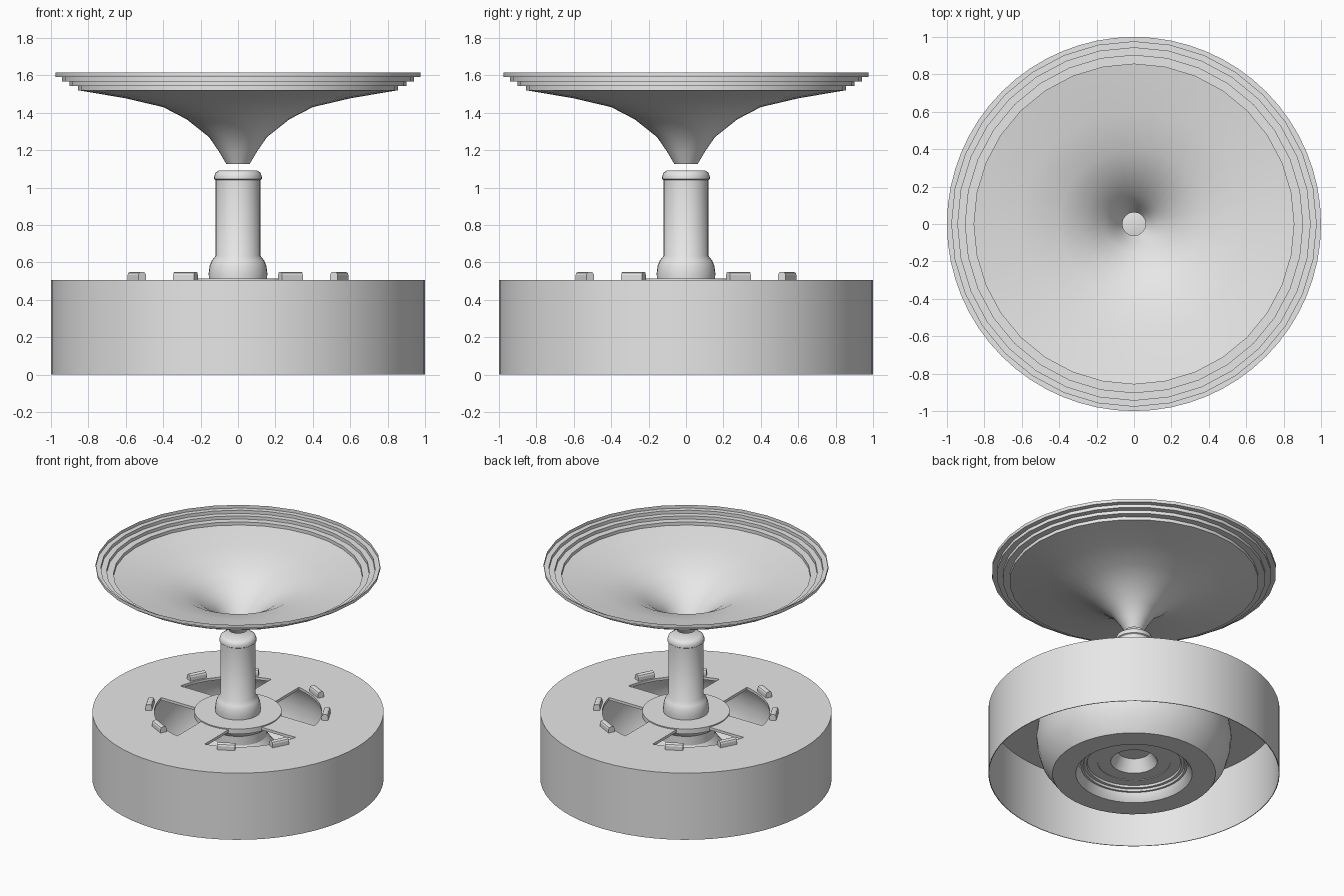
import bpy
import bmesh
from math import asin, cos, sin, pi, radians
from mathutils import Matrix, Vector

cube = bpy.data.objects.get("Cube")
if cube:
    bpy.data.objects.remove(cube, do_unlink=True)

grey = bpy.data.materials.new("light_grey")
grey.use_nodes = True
grey.diffuse_color = (0.8, 0.8, 0.8, 1)
grey.node_tree.nodes["Principled BSDF"].inputs["Base Color"].default_value = (0.8, 0.8, 0.8, 1)


def finish(name, bm, recalc=True):
    if recalc:
        bmesh.ops.recalc_face_normals(bm, faces=bm.faces)
    mesh = bpy.data.meshes.new(name)
    bm.to_mesh(mesh)
    bm.free()
    mesh.materials.append(grey)
    obj = bpy.data.objects.new(name, mesh)
    bpy.context.collection.objects.link(obj)
    return obj


def smooth(obj, angle=32):
    bpy.ops.object.select_all(action='DESELECT')
    obj.select_set(True)
    bpy.context.view_layer.objects.active = obj
    bpy.ops.object.shade_smooth_by_angle(angle=radians(angle))


def lathe(name, profile, steps):
    """Revolve (radius, height) points about the vertical axis."""
    bm = bmesh.new()
    verts = [bm.verts.new((r, 0, z)) for r, z in profile]
    edges = [bm.edges.new(pair) for pair in zip(verts, verts[1:])]
    bmesh.ops.spin(bm, geom=verts + edges, cent=(0, 0, 0), axis=(0, 0, 1),
                   angle=2 * pi, steps=steps)
    bmesh.ops.remove_doubles(bm, verts=bm.verts, dist=0.0005)
    return finish(name, bm)


DECK = 0.505

# Drum housing, open underneath
housing = lathe("drum_housing", [(0, DECK), (1, DECK), (1, 0), (0.995, 0),
                                 (0.995, 0.485), (0, 0.485)], 64)

# Four deck openings between straight spokes of constant width
HALF_SPOKE, R_IN, R_OUT, N = 0.115, 0.285, 0.575, 12
bm = bmesh.new()
for quarter in range(4):
    outline = []
    for r, forward in ((R_OUT, True), (R_IN, False)):
        a = asin(HALF_SPOKE / r)
        arc = [a + (pi / 2 - 2 * a) * i / N for i in range(N + 1)]
        for t in arc if forward else reversed(arc):
            t += quarter * pi / 2
            outline.append((r * cos(t), r * sin(t), 0.4))
    face = bm.faces.new([bm.verts.new(p) for p in outline])
    top = bmesh.ops.extrude_face_region(bm, geom=[face])["geom"]
    bmesh.ops.translate(bm, vec=(0, 0, 0.2),
                        verts=[v for v in top if isinstance(v, bmesh.types.BMVert)])
cutter = finish("opening_cutter", bm)
cutter.hide_render = True
cut = housing.modifiers.new("openings", 'BOOLEAN')
cut.operation, cut.solver, cut.object = 'DIFFERENCE', 'EXACT', cutter
graph = bpy.context.evaluated_depsgraph_get()
cut_mesh = bpy.data.meshes.new_from_object(housing.evaluated_get(graph))
housing.modifiers.clear()
housing.data = cut_mesh
bpy.data.objects.remove(cutter, do_unlink=True)
smooth(housing)

# Rounded bowl hanging below the deck, with its stepped recessed underside
smooth(lathe("lower_bowl", [
    (0.605, 0.485), (0.635, 0.44), (0.66, 0.37), (0.67, 0.29), (0.66, 0.2),
    (0.63, 0.1), (0.56, 0), (0.40, 0), (0.375, 0.03), (0.365, 0.06),
    (0.35, 0.06), (0.345, 0.075), (0.325, 0.075), (0.32, 0.09), (0.25, 0.09),
    (0.25, 0.095), (0.16, 0.095), (0.11, 0.18), (0, 0.18)], 48))

# Core joining the bowl floor to the hub
smooth(lathe("lower_core", [
    (0.32, 0.09), (0.31, 0.2), (0.24, 0.28), (0.2, 0.34), (0.2, 0.41),
    (0.23, 0.44), (0.25, 0.485)], 48))

# Hub plate
smooth(lathe("hub_plate", [(0, 0.475), (0.3, 0.475), (0.3, 0.513), (0, 0.513)], 48))

# Central column with flared foot and rounded cap
smooth(lathe("column", [
    (0.155, 0.505), (0.157, 0.54), (0.152, 0.58), (0.14, 0.61), (0.12, 0.635),
    (0.12, 1.04), (0.127, 1.045), (0.127, 1.06), (0.12, 1.08), (0.1, 1.092),
    (0, 1.092)], 32), 40)

# Flared horn with a stepped rim
horn = [(0.062, 1.125), (0.1, 1.19), (0.155, 1.27), (0.275, 1.365), (0.4, 1.43),
        (0.605, 1.478)]
z = 1.52
for r in (0.855, 0.902, 0.942, 0.977):
    horn += [(r, z), (r, z + 0.024)]
    z += 0.024
smooth(lathe("horn", horn, 32))

# Small bevelled clips in pairs outside each opening
bm = bmesh.new()
bmesh.ops.create_cube(bm, size=1)
bmesh.ops.scale(bm, vec=(0.045, 0.125, 0.045), verts=bm.verts)
top_edges = [e for e in bm.edges if all(v.co.z > 0 for v in e.verts)
             and abs(e.verts[0].co.x - e.verts[1].co.x) < 0.01]
bmesh.ops.bevel(bm, geom=top_edges, offset=0.016, segments=2, profile=0.5, affect='EDGES')
clip = finish("clip_1", bm)
for i in range(8):
    angle = radians(45 + 90 * (i // 2) + (17.6 if i % 2 else -17.6))
    obj = clip if i == 0 else bpy.data.objects.new(f"clip_{i + 1}", clip.data)
    if i:
        bpy.context.collection.objects.link(obj)
    obj.matrix_world = (Matrix.Rotation(angle, 4, 'Z')
                        @ Matrix.Translation(Vector((0.61, 0, DECK + 0.0215))))
